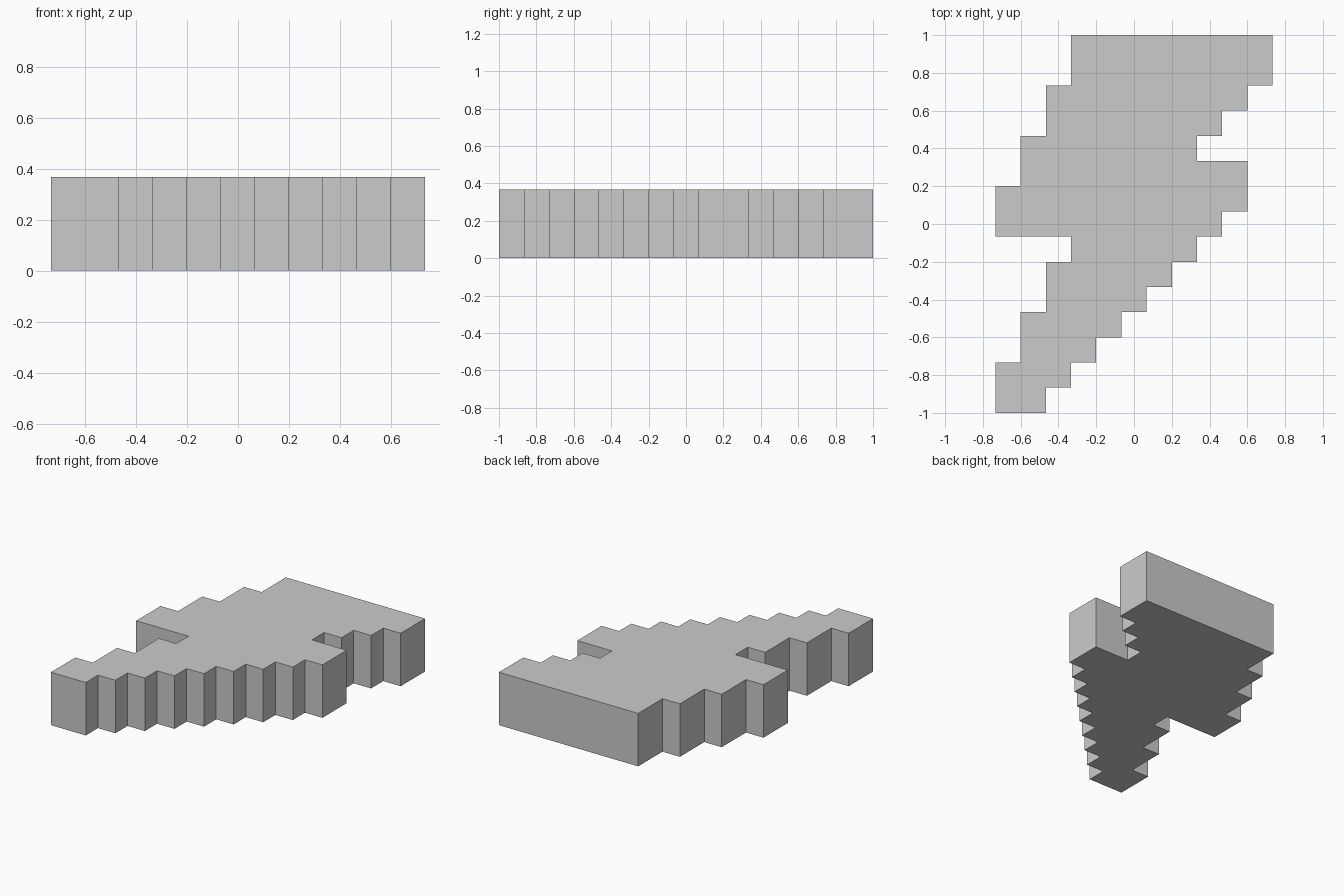
import bpy, bmesh

if "Cube" in bpy.data.objects:
    bpy.data.objects.remove(bpy.data.objects["Cube"])

CELL = 2 / 15      # the bolt is a pixel shape on an 11 x 15 grid
HEIGHT = 0.367

# Left and right cell edge of each row, from the back (+y) to the front (-y)
ROWS = [(3, 11), (3, 11), (2, 10), (2, 9), (1, 8), (1, 10), (0, 10), (0, 9),
        (3, 8), (2, 7), (2, 6), (1, 5), (1, 4), (0, 3), (0, 2)]


def stepped_side(side):
    """Corner points down one side, skipping points inside straight runs."""
    points = []
    for i, row in enumerate(ROWS):
        if i == 0 or ROWS[i - 1][side] != row[side]:
            if i:
                points.append((ROWS[i - 1][side], i))
            points.append((row[side], i))
    points.append((ROWS[-1][side], len(ROWS)))
    return [((c - 5.5) * CELL, 1 - r * CELL) for c, r in points]


# Outline: up the right side, down the left side (counter-clockwise)
outline = stepped_side(1)[::-1] + stepped_side(0)

# Lightning bolt slab: one flat outline extruded upwards
bm = bmesh.new()
base = bm.faces.new([bm.verts.new((x, y, 0)) for x, y in outline])
top = bmesh.ops.extrude_face_region(bm, geom=[base], use_keep_orig=True)
bmesh.ops.translate(bm, vec=(0, 0, HEIGHT),
                    verts=[g for g in top["geom"] if isinstance(g, bmesh.types.BMVert)])
bmesh.ops.recalc_face_normals(bm, faces=bm.faces)

mesh = bpy.data.meshes.new("lightning_bolt")
bm.to_mesh(mesh)
bm.free()
bpy.context.collection.objects.link(bpy.data.objects.new("lightning_bolt", mesh))
